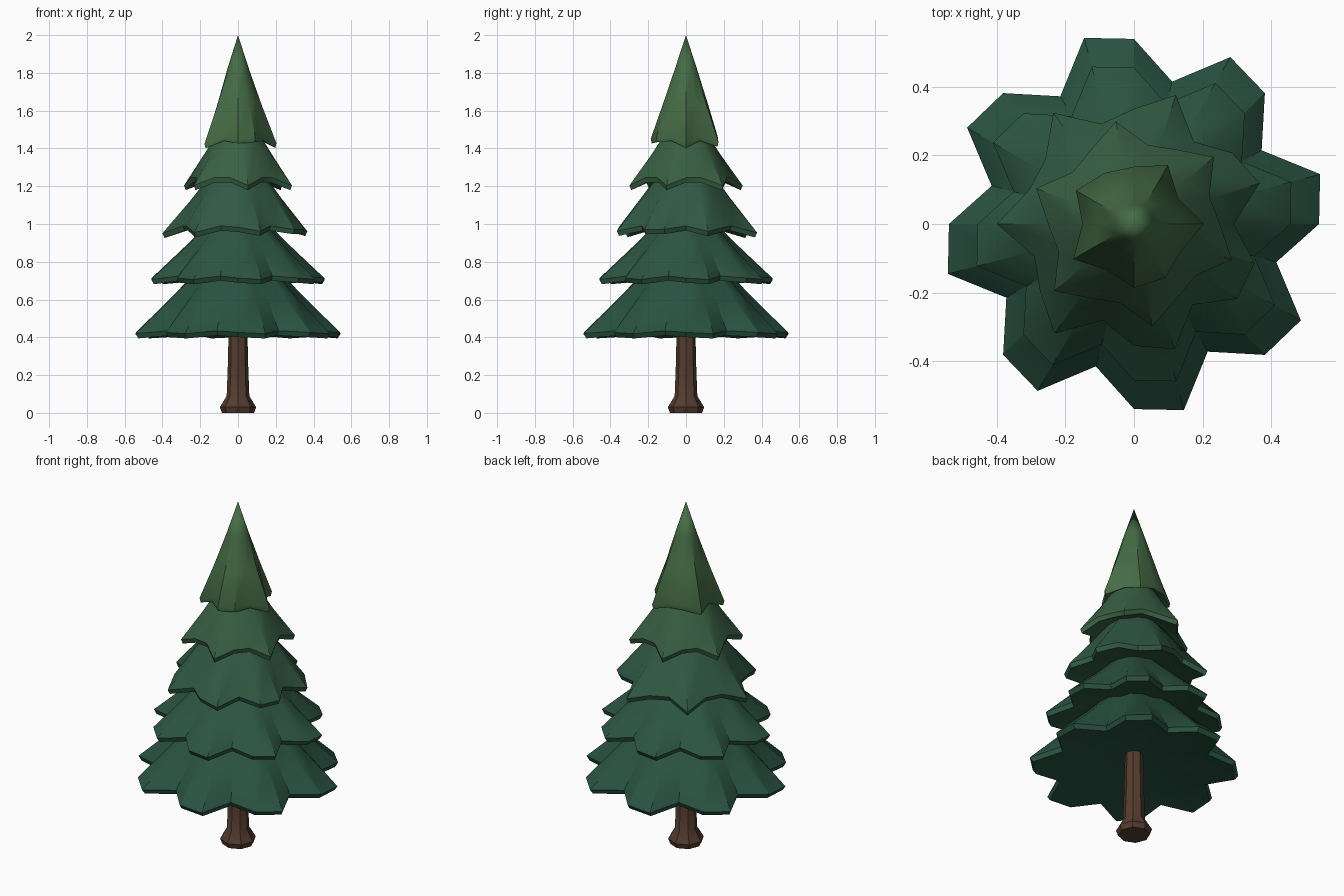
import bpy, bmesh
from math import cos, sin, pi, radians

if "Cube" in bpy.data.objects:
    bpy.data.objects.remove(bpy.data.objects["Cube"])


def material(name, col):
    m = bpy.data.materials.new(name)
    m.diffuse_color = (*col, 1)
    m.use_nodes = True
    m.node_tree.nodes["Principled BSDF"].inputs["Base Color"].default_value = m.diffuse_color
    return m


def finish(name, bm, mat):
    bmesh.ops.recalc_face_normals(bm, faces=bm.faces)
    me = bpy.data.meshes.new(name)
    bm.to_mesh(me)
    bm.free()
    ob = bpy.data.objects.new(name, me)
    bpy.context.collection.objects.link(ob)
    me.materials.append(mat)
    bpy.ops.object.select_all(action='DESELECT')
    ob.select_set(True)
    bpy.context.view_layer.objects.active = ob
    bpy.ops.object.shade_smooth_by_angle(angle=radians(35))
    return ob


def bridge(bm, a, b):
    n = len(a)
    for k in range(n):
        bm.faces.new((a[k], a[(k + 1) % n], b[(k + 1) % n], b[k]))


def fan(bm, ring, z):
    tip = bm.verts.new((0, 0, z))
    for k in range(len(ring)):
        bm.faces.new((ring[k], ring[(k + 1) % len(ring)], tip))


# One skirt of branches: wavy rim with drooping tips, cone above, hollow below
def tier(name, n, lobes, phase, R, z0, droop, apex, mat):
    bm = bmesh.new()

    def ring(f, dz, t=0.0):
        vs = []
        for k in range(n):
            a = 2 * pi * k / n
            c = cos(lobes * a + radians(phase))
            r = R * f * (1 + 0.16 * c * (1 - t))
            zr = z0 - droop * max(0, c) + dz
            z = zr + (apex - zr) * t
            vs.append(bm.verts.new((r * cos(a), r * sin(a), z)))
        return vs

    inner = ring(0.97, 0)
    rim = ring(1.0, 0.025)
    mid = ring(0.66, 0.025, 0.34)
    high = ring(0.33, 0.025, 0.67)
    bridge(bm, inner, rim)
    bridge(bm, rim, mid)
    bridge(bm, mid, high)
    fan(bm, high, apex)
    fan(bm, inner, z0 + 0.09)
    finish(name, bm, mat)


# name, points, lobes, phase, radius, rim height, droop, apex, colour
TIERS = [
    ("bottom_branches", 24, 8, -69, 0.511, 0.41, 0.025, 0.98, (0.022, 0.085, 0.055)),
    ("lower_branches", 24, 8, -69, 0.432, 0.70, 0.03, 1.16, (0.025, 0.09, 0.055)),
    ("middle_branches", 20, 7, -170, 0.346, 0.965, 0.04, 1.46, (0.03, 0.10, 0.055)),
    ("upper_branches", 18, 6, 107, 0.263, 1.22, 0.042, 1.66, (0.04, 0.115, 0.055)),
    ("top_branches", 12, 5, 20, 0.177, 1.44, 0.04, 2.0, (0.06, 0.15, 0.06)),
]
for name, n, lobes, ph, R, z0, dr, apex, col in TIERS:
    tier(name, n, lobes, ph, R, z0, dr, apex, material(name + "_green", col))

# Trunk with flared foot
bm = bmesh.new()
prev = None
for r, z in ((0.085, 0), (0.096, 0.03), (0.06, 0.09), (0.054, 0.25), (0.047, 0.55)):
    cur = [bm.verts.new((r * cos(2 * pi * k / 8), r * sin(2 * pi * k / 8), z)) for k in range(8)]
    if prev:
        bridge(bm, prev, cur)
    else:
        bm.faces.new(cur)
    prev = cur
bm.faces.new(prev)
finish("trunk", bm, material("bark_brown", (0.09, 0.045, 0.028)))
